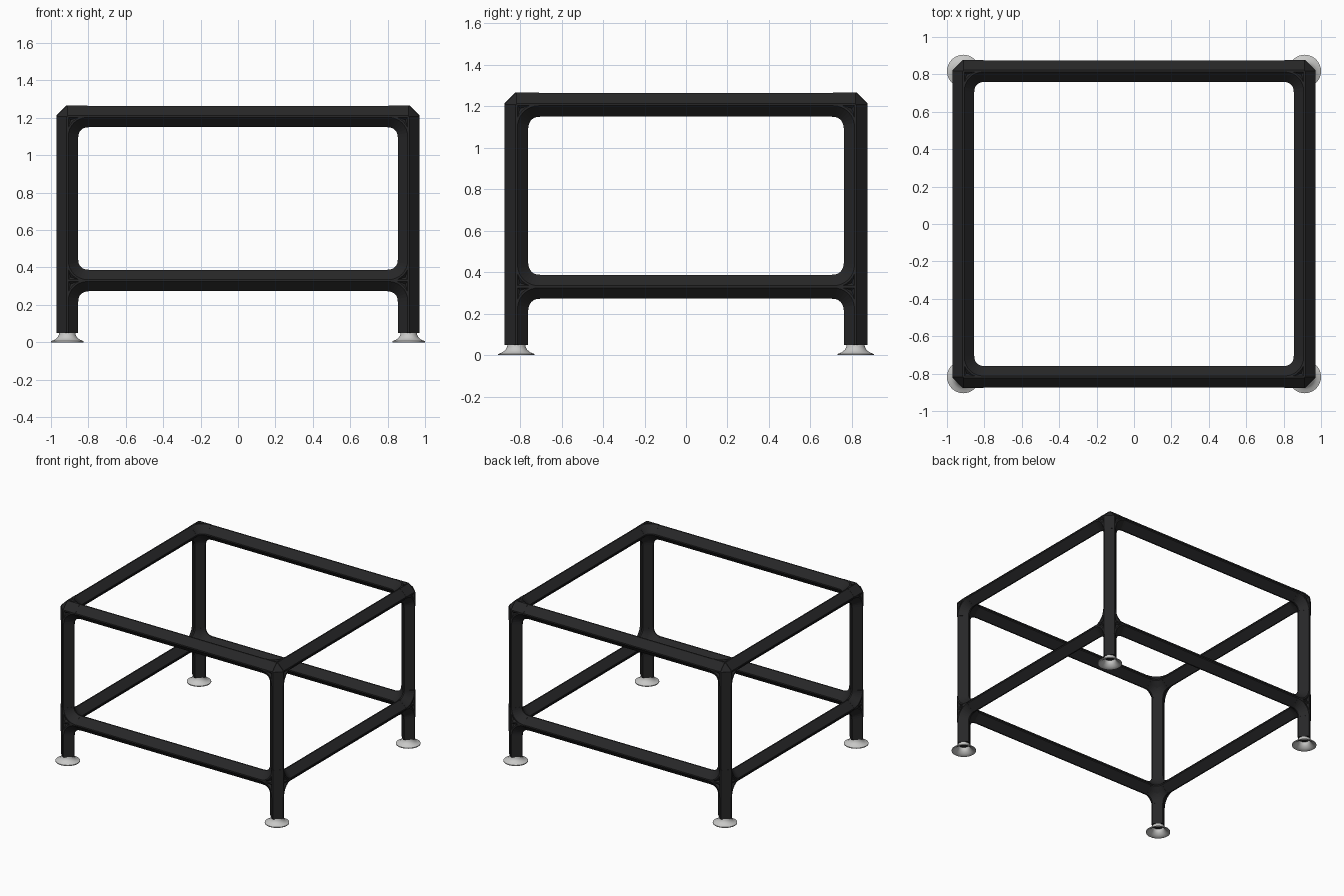
import bpy, bmesh, math
from mathutils import Vector

cube = bpy.data.objects.get("Cube")
if cube:
    bpy.data.objects.remove(cube)

CX, CY = 0.9125, 0.8175        # leg centres
TOP, LOW = 1.2075, 0.33        # rail centres
R, SLEEVE = 0.057, 0.0585      # tube and joint half widths
BEND = 0.1075                  # joint reach from the corner
FLAT = 0.005                   # softened tube edge


def material(name, colour, rough):
    m = bpy.data.materials.new(name)
    m.use_nodes = True
    m.diffuse_color = (*colour, 1)
    bsdf = m.node_tree.nodes["Principled BSDF"]
    bsdf.inputs["Base Color"].default_value = (*colour, 1)
    bsdf.inputs["Roughness"].default_value = rough
    return m


black = material("matte black", (0.02, 0.02, 0.021), 0.6)
grey = material("light grey", (0.58, 0.58, 0.57), 0.5)
AXES = [Vector((1, 0, 0)), Vector((0, 1, 0)), Vector((0, 0, 1))]


def finish(name, bm, mat):
    mesh = bpy.data.meshes.new(name)
    bmesh.ops.recalc_face_normals(bm, faces=bm.faces)
    bm.to_mesh(mesh)
    bm.free()
    mesh.materials.append(mat)
    ob = bpy.data.objects.new(name, mesh)
    bpy.context.collection.objects.link(ob)
    return ob


def sweep(bm, path, normal, r):
    """Diamond tube with softened edges along a planar path."""
    profile = []
    for k in range(4):
        a = k * math.pi / 2
        u, v = Vector((math.cos(a), math.sin(a))), Vector((-math.sin(a), math.cos(a)))
        profile += [u * r - v * FLAT, u * r + v * FLAT]
    rings = []
    for i, p in enumerate(path):
        t = (path[min(i + 1, len(path) - 1)] - path[max(i - 1, 0)]).normalized()
        side = t.cross(normal)
        rings.append([bm.verts.new(p + side * c.x + normal * c.y) for c in profile])
    for a, b in zip(rings, rings[1:]):
        for i in range(8):
            j = (i + 1) % 8
            bm.faces.new((a[i], a[j], b[j], b[i]))
    bm.faces.new(rings[0])
    bm.faces.new(rings[-1])


def tube(name, a, b, normal):
    bm = bmesh.new()
    sweep(bm, [Vector(a), Vector(b)], normal, R)
    finish(name, bm, black)


def joint(name, centre, arms):
    """Octahedral core, a straight stub per arm, a bend per pair of arms."""
    bm = bmesh.new()
    tips = [bm.verts.new(centre + ax * s * SLEEVE) for ax in AXES for s in (1, -1)]
    bmesh.ops.convex_hull(bm, input=tips)
    for d in arms:
        n = AXES[2] if abs(d.z) < 0.5 else AXES[0]
        sweep(bm, [centre, centre + d * BEND], n, SLEEVE)
    for i, d in enumerate(arms):
        for e in arms[i + 1:]:
            if abs(d.dot(e)) > 0.5:
                continue
            path = []
            for k in range(9):
                a = k / 8 * math.pi / 2
                path.append(centre + d * BEND * (1 - math.sin(a)) + e * BEND * (1 - math.cos(a)))
            sweep(bm, path, d.cross(e), SLEEVE)
    finish(name, bm, black)


def foot(name, x, y):
    """Hollow flared glide."""
    bm = bmesh.new()
    outline = [(0.0875, 0), (0.0875, 0.006), (0.067, 0.014), (0.052, 0.026),
               (0.045, 0.04), (0.043, 0.052), (0.038, 0.052), (0.040, 0.036),
               (0.048, 0.022), (0.062, 0.009), (0.080, 0)]
    vs = [bm.verts.new((r, 0, z)) for r, z in outline]
    es = [bm.edges.new((vs[i], vs[(i + 1) % len(vs)])) for i in range(len(vs))]
    bmesh.ops.spin(bm, geom=vs + es, cent=(0, 0, 0), axis=(0, 0, 1),
                   angle=math.tau, steps=32, use_duplicate=False)
    bmesh.ops.remove_doubles(bm, verts=bm.verts, dist=0.0001)
    ob = finish(name, bm, grey)
    ob.location = (x, y, 0)
    bpy.ops.object.select_all(action="DESELECT")
    ob.select_set(True)
    bpy.context.view_layer.objects.active = ob
    bpy.ops.object.shade_smooth_by_angle(angle=math.radians(40))


X, Y, Z = AXES

# Legs, joints and feet at the four corners
for sx, side in ((1, "left"), (-1, "right")):
    for sy, end in ((-1, "front"), (1, "back")):
        x, y = sx * CX, sy * CY
        tag = f"{end}_{side}"
        tube(f"{tag}_leg", (x, y, 0.05), (x, y, TOP), X)
        joint(f"{tag}_top_joint", Vector((x, y, TOP)), [X * -sx, Y * -sy, -Z])
        joint(f"{tag}_lower_joint", Vector((x, y, LOW)), [X * -sx, Y * -sy, Z, -Z])
        foot(f"{tag}_foot", x, y)

# Upper and lower rails
for z, level in ((TOP, "top"), (LOW, "lower")):
    for s, end in ((-1, "front"), (1, "back")):
        tube(f"{end}_{level}_rail", (-CX, s * CY, z), (CX, s * CY, z), Z)
    for s, side in ((1, "left"), (-1, "right")):
        tube(f"{side}_{level}_rail", (s * CX, -CY, z), (s * CX, CY, z), Z)
